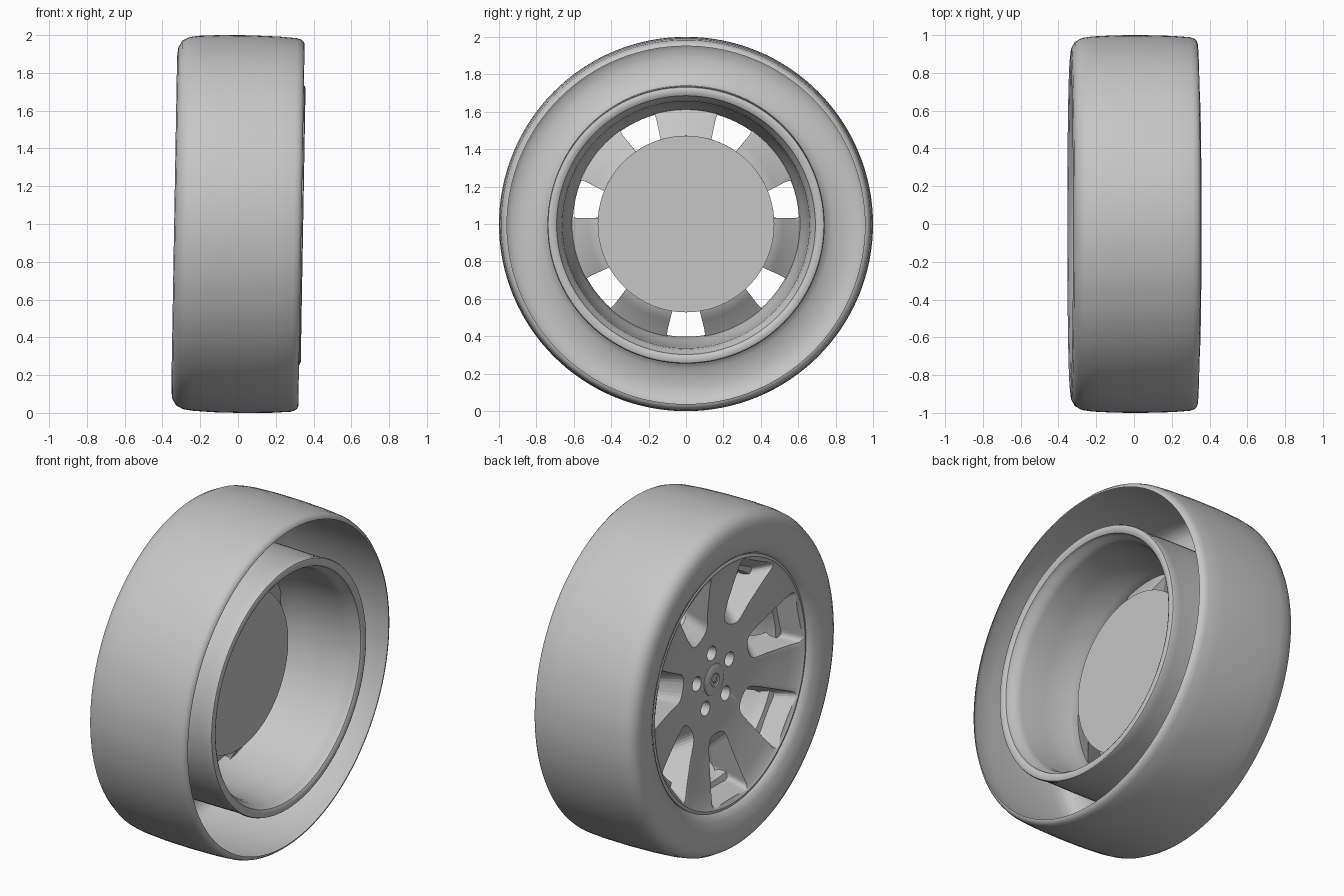
import bpy, bmesh, math
from mathutils import Matrix, Vector

cube = bpy.data.objects.get("Cube")
if cube:
    bpy.data.objects.remove(cube)

SPOKES, LUGS = 7, 5
PLACE = Matrix.Translation((0, 0, 1)) @ Matrix.Rotation(math.radians(1), 4, 'Y')

grey = bpy.data.materials.new("plain grey")
grey.use_nodes = True
grey.diffuse_color = (0.57, 0.57, 0.57, 1)
grey.node_tree.nodes["Principled BSDF"].inputs["Base Color"].default_value = grey.diffuse_color


def finish(name, bm, smooth=35):
    """Turn a bmesh built around the x axle into a placed object."""
    bmesh.ops.remove_doubles(bm, verts=bm.verts, dist=1e-5)
    bmesh.ops.recalc_face_normals(bm, faces=bm.faces)
    mesh = bpy.data.meshes.new(name)
    bm.to_mesh(mesh)
    bm.free()
    mesh.materials.append(grey)
    obj = bpy.data.objects.new(name, mesh)
    bpy.context.collection.objects.link(obj)
    obj.matrix_world = PLACE
    if smooth:
        shade(obj, smooth)
    return obj


def shade(obj, angle):
    bpy.ops.object.select_all(action='DESELECT')
    bpy.context.view_layer.objects.active = obj
    obj.select_set(True)
    bpy.ops.object.shade_smooth_by_angle(angle=math.radians(angle))


def lathe(name, profile, steps=112, smooth=35):
    """Revolve (x, radius) points around the axle."""
    bm = bmesh.new()
    verts = [bm.verts.new((x, 0, r)) for x, r in profile]
    edges = [bm.edges.new(pair) for pair in zip(verts, verts[1:])]
    bmesh.ops.spin(bm, geom=verts + edges, cent=(0, 0, 0), axis=(1, 0, 0),
                   angle=math.tau, steps=steps, use_duplicate=False)
    return finish(name, bm, smooth)


def rounded(points, radius, n=5):
    """Round every corner of a closed 2D outline."""
    out = []
    pts = [Vector(p) for p in points]
    for i, p in enumerate(pts):
        a, b = pts[i - 1] - p, pts[(i + 1) % len(pts)] - p
        start, end = p + a.normalized() * radius[i], p + b.normalized() * radius[i]
        for k in range(n + 1):
            t = k / n
            out.append(start * (1 - t) ** 2 + p * 2 * t * (1 - t) + end * t * t)
    return out


def add_loft(bm, loops):
    """Join matching loops of points into a closed solid."""
    rings = [[bm.verts.new(p) for p in loop] for loop in loops]
    for a, b in zip(rings, rings[1:]):
        for i in range(len(a)):
            bm.faces.new((a[i - 1], a[i], b[i], b[i - 1]))
    bm.faces.new(rings[0])
    bm.faces.new(rings[-1])


# tyre: open shell with a bulged outer wall
lathe("tyre", [(-.282, .735), (-.30, .745), (-.318, .78), (-.332, .83), (-.338, .88),
               (-.332, .93), (-.312, .965), (-.275, .985), (-.22, .993), (-.10, .999),
               (.05, 1.0), (.20, .996), (.295, .989), (.318, .982), (.332, .97),
               (.336, .957)], 128, 50)

# rim barrel with a rolled lip on the open side
lathe("rim_barrel", [(-.282, .735), (-.20, .738), (.10, .738), (.28, .735), (.33, .741),
                     (.34, .737), (.345, .725), (.343, .705), (.335, .692), (.31, .685),
                     (.29, .668), (.25, .66), (.10, .652), (0, .64), (-.07, .62),
                     (-.13, .605), (-.17, .615), (-.19, .69), (-.282, .735)])

# dished spoke face
face = lathe("spoke_face", [(-.185, 0), (-.186, .20), (-.198, .32), (-.222, .46),
                            (-.26, .62), (-.282, .70), (-.294, .718), (-.288, .735),
                            (-.19, .735), (-.13, .64), (-.10, .59), (-.05, .52),
                            (-.005, .465), (-.005, 0)], 112, 0)

# tapered pockets between the spokes, narrowest at the back
bm = bmesh.new()
front = rounded([(.185, .712), (-.185, .712), (-.085, .20), (.085, .20)], [.04, .04, .08, .08])
back = rounded([(.108, .606), (-.108, .606), (-.06, .41), (.06, .41)], [.04, .04, .05, .05])
for k in range(SPOKES):
    turn = Matrix.Rotation(math.tau * (k + .5) / SPOKES, 3, 'X')
    add_loft(bm, [[turn @ Vector((x, p.x, p.y)) for p in loop]
                  for x, loop in ((-.32, front), (-.10, back), (.03, back))])
pockets = finish("pocket_cutter", bm, 0)

# wheel bolt holes, flared towards the front
bm = bmesh.new()
for k in range(LUGS):
    turn = Matrix.Rotation(-math.tau * k / LUGS - .1, 3, 'X')
    add_loft(bm, [[turn @ Vector((x, size * math.cos(a), .165 + size * math.sin(a)))
                   for a in (math.tau * i / 20 for i in range(20))]
                  for x, size in ((-.22, .046), (-.11, .036))])
bolts = finish("bolt_hole_cutter", bm, 0)

for cutter in (pockets, bolts):
    mod = face.modifiers.new(cutter.name, 'BOOLEAN')
    mod.object, mod.operation, mod.solver = cutter, 'DIFFERENCE', 'EXACT'
    cutter.hide_render = True
    cutter.hide_set(True)
soft = face.modifiers.new("soft_edges", 'BEVEL')
soft.width, soft.segments, soft.limit_method = .012, 2, 'ANGLE'
soft.angle_limit = math.radians(40)
shade(face, 40)

# flat plate behind the spokes
lathe("backing_disc", [(.005, 0), (.005, .472), (-.003, .472), (-.003, 0)])

# centre cap with a shallow dimple
lathe("centre_cap", [(-.18, .094), (-.190, .092), (-.194, .084), (-.196, .04),
                     (-.191, .034), (-.191, .018), (-.196, .012), (-.196, 0)], 48)
